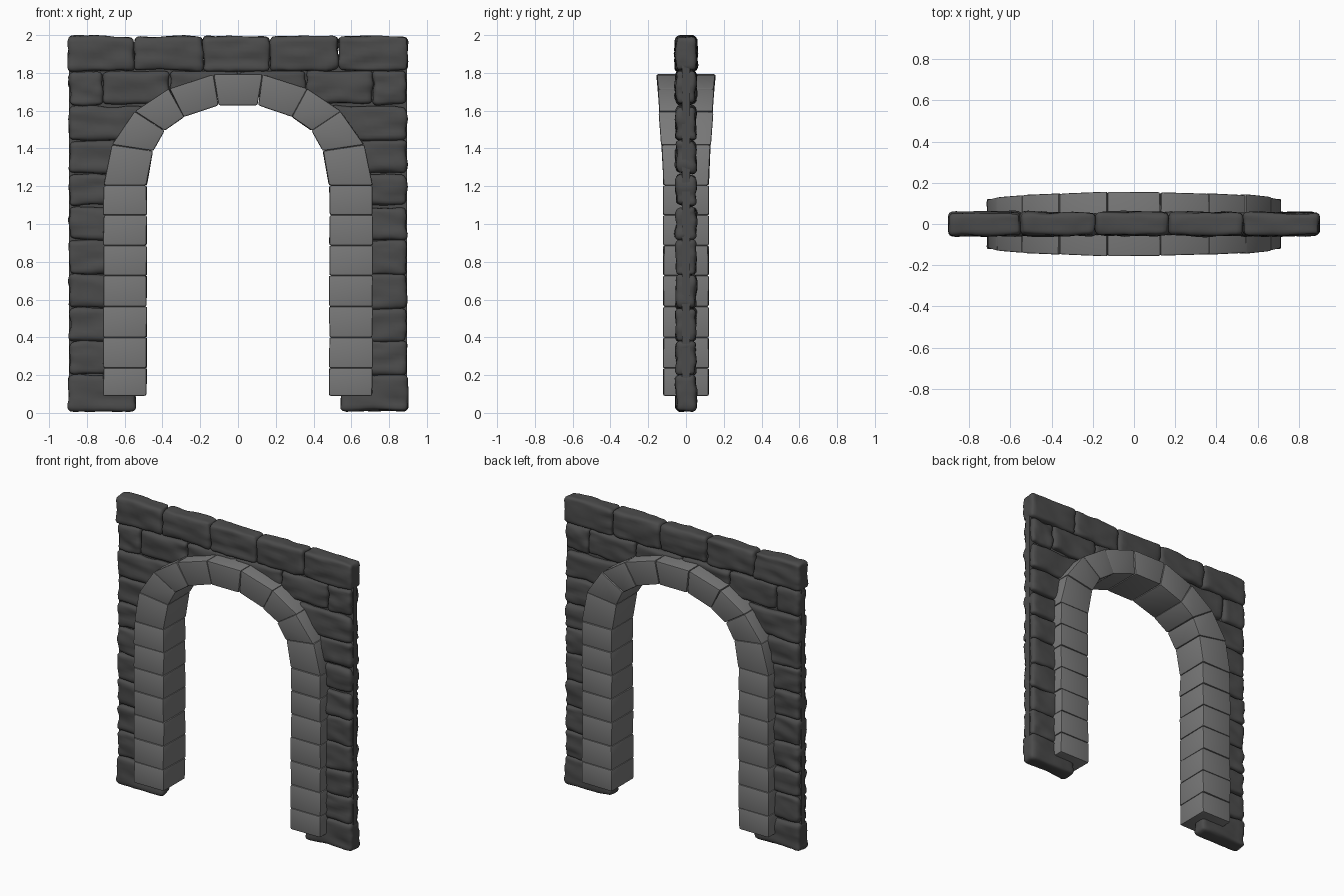
import bpy, bmesh, random
from mathutils import Vector, noise

if "Cube" in bpy.data.objects:
    bpy.data.objects.remove(bpy.data.objects["Cube"])

random.seed(4)


def material(name, v):
    m = bpy.data.materials.new(name)
    m.diffuse_color = (v, v, v, 1)
    m.use_nodes = True
    m.node_tree.nodes["Principled BSDF"].inputs["Base Color"].default_value = m.diffuse_color
    return m


DARK = material("dark_stone", 0.07)
LIGHT = material("light_stone", 0.19)


def finish(bm, name, mat, angle):
    bmesh.ops.recalc_face_normals(bm, faces=bm.faces)
    me = bpy.data.meshes.new(name)
    bm.to_mesh(me)
    bm.free()
    me.materials.append(mat)
    ob = bpy.data.objects.new(name, me)
    bpy.context.collection.objects.link(ob)
    bpy.ops.object.select_all(action='DESELECT')
    ob.select_set(True)
    bpy.context.view_layer.objects.active = ob
    bpy.ops.object.shade_smooth_by_angle(angle=angle)
    return ob


def prism(bm, outline, depths):
    """Extrude an x/z outline symmetrically in y, one half depth per point."""
    f = [bm.verts.new((x, -d, z)) for (x, z), d in zip(outline, depths)]
    b = [bm.verts.new((x, d, z)) for (x, z), d in zip(outline, depths)]
    n = len(outline)
    bm.faces.new(f)
    bm.faces.new(b[::-1])
    for i in range(n):
        j = (i + 1) % n
        bm.faces.new((f[i], b[i], b[j], f[j]))


def rough_stone(name, x0, x1, z0, z1, half_depth=0.053):
    """Rounded box with uneven, horizontally chipped surfaces."""
    x0, x1 = sorted((x0, x1))
    h = Vector(((x1 - x0) / 2 - 0.001, half_depth, (z1 - z0) / 2 - 0.001))
    c = Vector(((x0 + x1) / 2, 0, (z0 + z1) / 2))
    off = Vector([random.uniform(-50, 50) for _ in range(3)])
    r = 0.026
    bm = bmesh.new()
    bmesh.ops.create_cube(bm, size=2)
    bmesh.ops.subdivide_edges(bm, edges=bm.edges[:], cuts=11, use_grid_fill=True)
    for v in bm.verts:
        # crowd the grid towards the edges, then round them
        p = Vector([h[i] * (1.4 * v.co[i] - 0.4 * v.co[i] ** 3) for i in range(3)])
        q = Vector([max(-(h[i] - r), min(h[i] - r, p[i])) for i in range(3)])
        d = (p - q).normalized()
        s = q + d * r
        big = noise.noise(Vector((s.x * 7, s.y * 9, s.z * 17)) + off)
        fine = noise.noise(Vector((s.x * 20, s.y * 20, s.z * 34)) - off)
        v.co = c + s + d * (0.013 * big + 0.005 * fine)
        v.co.x = max(-0.903, min(0.903, v.co.x))
        v.co.z = max(0.0, min(2.0, v.co.z))
    finish(bm, name, DARK, 0.9)


def dressed_block(name, outline, depths):
    """Bevelled arch block."""
    bm = bmesh.new()
    prism(bm, outline, [d + random.uniform(-0.003, 0.003) for d in depths])
    for v in bm.verts:
        v.co.x += random.uniform(-0.003, 0.003)
    bmesh.ops.bevel(bm, geom=bm.edges[:], offset=0.011, segments=2,
                    profile=0.6, affect='EDGES')
    finish(bm, name, LIGHT, 0.6)


# Top course of the wall
tops = [-0.9, -0.55, -0.185, 0.17, 0.53, 0.9]
for i in range(5):
    rough_stone(f"top_stone_{i}", tops[i], tops[i + 1], 1.81, 1.995, 0.056)

# Side courses, inner ends hidden inside the arch
rows = [0.01, 0.2, 0.38, 0.555, 0.735, 0.915, 1.09, 1.265, 1.44, 1.625]
inner = [0.54, 0.6, 0.6, 0.6, 0.6, 0.6, 0.6, 0.58, 0.48]
for s, side in ((-1, "left"), (1, "right")):
    for i, xi in enumerate(inner):
        xo = 0.9 if i == 0 else 0.893
        dz = random.uniform(-0.006, 0.006) if i else 0
        rough_stone(f"{side}_stone_{i}", s * xo, s * xi, rows[i] + dz, rows[i + 1])
    # Course below the top one, running over the arch
    rough_stone(f"{side}_upper_stone_outer", s * 0.893, s * 0.715, 1.63, 1.81)
    rough_stone(f"{side}_upper_stone_middle", s * 0.715, s * 0.36, 1.635, 1.81)
    rough_stone(f"{side}_upper_stone_inner", s * 0.36, 0, 1.67, 1.81)

# Arch joints: outer point, inner point, outer and inner half depth
joints = [((0.713, 1.205), (0.483, 1.205), 0.12, 0.12),
          ((0.668, 1.42), (0.45, 1.387), 0.13, 0.122),
          ((0.545, 1.597), (0.39, 1.494), 0.143, 0.13),
          ((0.365, 1.717), (0.285, 1.567), 0.151, 0.138),
          ((0.13, 1.793), (0.105, 1.628), 0.156, 0.142)]

# Mortar core: thin slab between the stones
mid = [((o[0] + i[0]) / 2, (o[1] + i[1]) / 2) for o, i, _, _ in joints]
half = [(0.895, 1.87), (0.895, 0.1), (0.6, 0.1)] + mid
outline = half + [(-x, z) for x, z in reversed(half)]
bm = bmesh.new()
prism(bm, outline, [0.02] * len(outline))
finish(bm, "mortar_core", DARK, 0.5)

# Jambs and curved arch blocks
levels = [0.09, 0.237, 0.4, 0.563, 0.727, 0.887, 1.047, 1.205]
for s, side in ((-1, "left"), (1, "right")):
    for i in range(7):
        a, b = levels[i], levels[i + 1]
        dressed_block(f"{side}_jamb_block_{i}",
                      [(s * 0.713, a), (s * 0.713, b), (s * 0.483, b), (s * 0.483, a)],
                      [0.12] * 4)
    for i in range(4):
        (o0, i0, d0, e0), (o1, i1, d1, e1) = joints[i], joints[i + 1]
        dressed_block(f"{side}_arch_block_{i}",
                      [(s * x, z) for x, z in (o0, o1, i1, i0)], [d0, d1, e1, e0])

# Keystone
o, n, d, e = joints[-1]
dressed_block("keystone", [(-o[0], o[1]), o, n, (-n[0], n[1])], [d, d, e, e])
